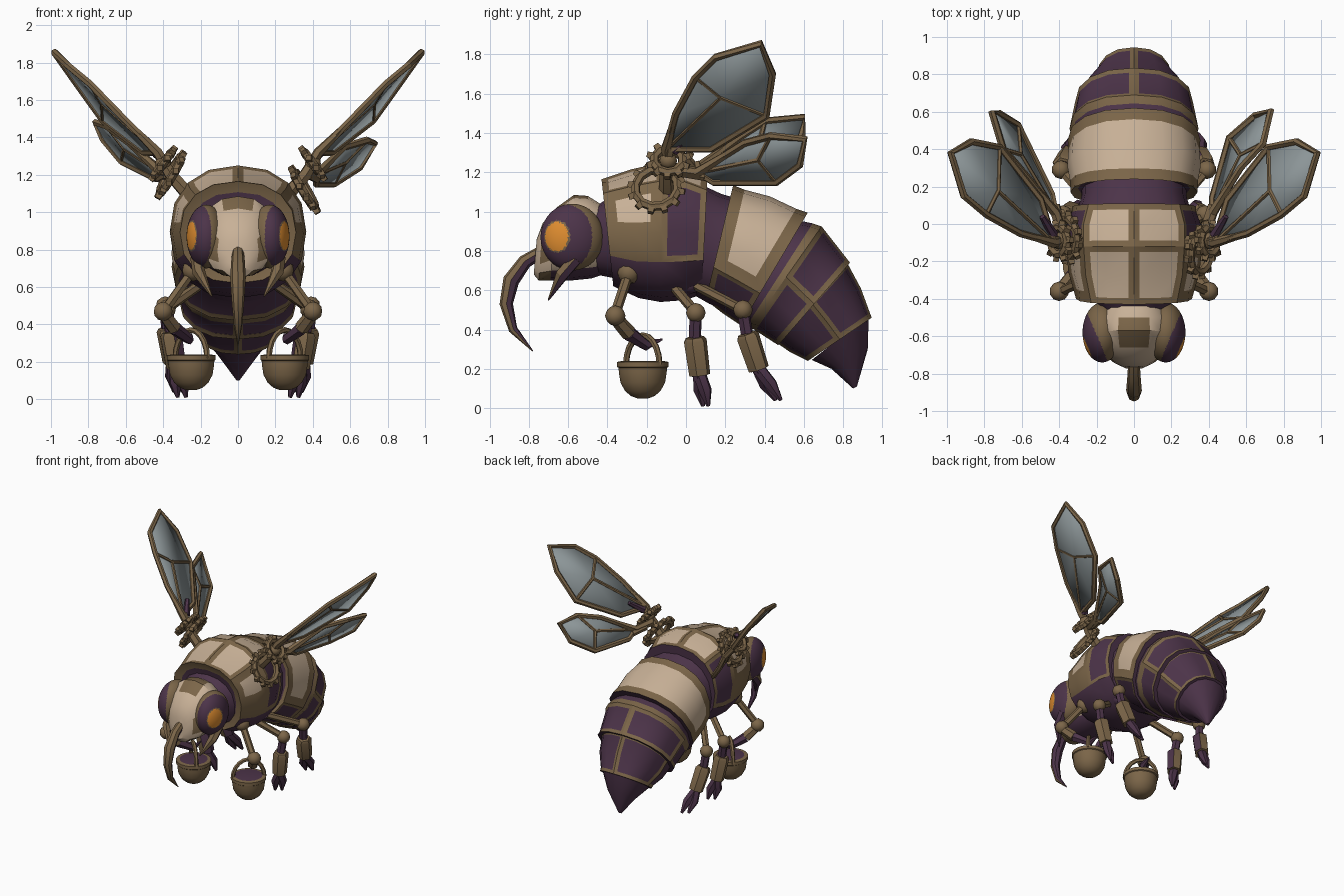
import bpy, bmesh, math
from mathutils import Vector

cube = bpy.data.objects.get("Cube")
if cube:
    bpy.data.objects.remove(cube, do_unlink=True)

# Materials
COLOURS = {"cream_plate": (.58, .44, .31), "bronze_trim": (.2, .132, .066),
           "purple_hide": (.073, .034, .067), "wing_glass": (.26, .3, .31),
           "amber_iris": (.75, .27, .03)}
MATS = []
for mat_name, rgb in COLOURS.items():
    m = bpy.data.materials.new(mat_name)
    m.use_nodes = True
    m.diffuse_color = (*rgb, 1)
    m.node_tree.nodes["Principled BSDF"].inputs["Base Color"].default_value = (*rgb, 1)
    MATS.append(m)
CREAM, BRONZE, PURPLE, GLASS, AMBER = range(5)
N = 16
parts = []


def finish(bm, name):
    mesh = bpy.data.meshes.new(name)
    bm.to_mesh(mesh)
    bm.free()
    for m in MATS:
        mesh.materials.append(m)
    ob = bpy.data.objects.new(name, mesh)
    bpy.context.collection.objects.link(ob)
    parts.append(ob)
    return ob


def loft(name, rings, rule, panels=(), front_cap=None):
    """Skin over rings of (top yz, bottom yz, half width); panels get a trim border."""
    bm = bmesh.new()
    loops = []
    for top, bottom, width in rings:
        t, b = Vector((0, *top)), Vector((0, *bottom))
        mid, half = (t + b) / 2, (t - b) / 2
        loop = []
        for j in range(N):
            c, s = math.cos(math.tau * j / N), math.sin(math.tau * j / N)
            c, s = [math.copysign(abs(v) ** .88, v) for v in (c, s)]
            loop.append(bm.verts.new(mid + half * c + Vector((width * s, 0, 0))))
        loops.append(loop)
    grid = {}
    for i in range(len(loops) - 1):
        for j in range(N):
            k = (j + 1) % N
            f = bm.faces.new((loops[i][j], loops[i][k], loops[i + 1][k], loops[i + 1][j]))
            f.material_index = rule(i, min(j, N - 1 - j))
            grid[i, j] = f
    caps = [bm.faces.new(loops[0]), bm.faces.new(loops[-1])]
    caps[0].material_index = rule(0, 0)
    caps[1].material_index = rule(len(loops) - 2, 0)
    bmesh.ops.recalc_face_normals(bm, faces=bm.faces[:])
    for rows, cols, mat, border in panels:
        faces = [grid[i, j % N] for i in rows for j in cols]
        for f in faces:
            f.material_index = mat
        edge = bmesh.ops.inset_region(bm, faces=faces, thickness=border, depth=-.008,
                                      use_even_offset=True)
        for f in edge["faces"]:
            f.material_index = BRONZE
    if front_cap:
        edge = bmesh.ops.inset_region(bm, faces=[caps[0]], thickness=front_cap, depth=-.02)
        for f in edge["faces"]:
            f.material_index = BRONZE
    return finish(bm, name)


def both(cols):
    """A column group and its mirror image, as two panels."""
    return [list(cols), [-1 - j for j in cols]]


def tube(bm, pts, radii, mat=BRONZE, sides=6, end_mat=None):
    pts = [Vector(p) for p in pts]
    if not isinstance(radii, (list, tuple)):
        radii = [radii] * len(pts)
    u, prev = None, None
    made = []
    for i, p in enumerate(pts):
        t = (pts[min(i + 1, len(pts) - 1)] - pts[max(i - 1, 0)]).normalized()
        u = t.orthogonal() if u is None else u - t * u.dot(t)
        u.normalize()
        v = t.cross(u)
        ring = [bm.verts.new(p + (u * math.cos(a) + v * math.sin(a)) * radii[i])
                for a in (math.tau * k / sides for k in range(sides))]
        if prev:
            for k in range(sides):
                q = (k + 1) % sides
                made.append(bm.faces.new((prev[k], prev[q], ring[q], ring[k])))
        else:
            made.append(bm.faces.new(ring[::-1]))
        prev = ring
    made.append(bm.faces.new(prev))
    for f in made:
        f.material_index = mat
        f.normal_update()
    if end_mat is not None:
        made[-1].material_index = end_mat
    return made


def ball(bm, at, r, mat=BRONZE):
    out = bmesh.ops.create_icosphere(bm, subdivisions=2, radius=r)
    bmesh.ops.translate(bm, verts=out["verts"], vec=at)
    for f in {f for v in out["verts"] for f in v.link_faces}:
        f.material_index = mat


def front_trim(faces):
    for f in faces:
        if f.normal.y < -.1 or f.normal.z > .6:
            f.material_index = BRONZE


# Thorax with plated back
loft("thorax", [((-.43, 1.165), (-.37, .62), .31), ((-.28, 1.215), (-.24, .56), .35),
                ((-.12, 1.25), (-.13, .54), .365), ((0, 1.24), (0, .55), .365),
                ((.11, 1.19), (.08, .58), .33)],
     lambda i, j: BRONZE if j == 4 and i < 2 else PURPLE,
     [(rows, c, CREAM, .032) for rows in ((0, 1), (2, 3)) for c in both((0, 1))]
     + [((0, 1), c, CREAM, .058) for c in both((2, 3))]
     + [((2, 3), c, PURPLE, .03) for c in both((2, 3, 4))], .06)
loft("neck", [((-.5, 1.0), (-.46, .68), .16), ((-.38, 1.08), (-.36, .66), .24)],
     lambda i, j: PURPLE)
loft("waist", [((.05, 1.15), (.05, .57), .31), ((.18, 1.09), (.12, .53), .28),
               ((.32, 1.05), (.2, .5), .28)], lambda i, j: PURPLE)

# Abdomen segments
loft("abdomen_front", [((.24, 1.135), (.1, .55), .34), ((.43, 1.085), (.19, .48), .365),
                       ((.62, .995), (.28, .42), .355)], lambda i, j: PURPLE,
     [((0, 1), range(-5, 5), CREAM, .062)]
     + [((0, 1), c, PURPLE, .028) for c in both((5, 6, 7))], .04)
loft("abdomen_middle", [((.55, .96), (.26, .45), .31), ((.645, .94), (.31, .42), .335),
                        ((.69, .925), (.33, .41), .345), ((.835, .74), (.47, .32), .315)],
     lambda i, j: BRONZE if i == 1 else PURPLE,
     [((2,), c, PURPLE, .028) for g in (range(4), range(4, 8)) for c in both(g)])
loft("abdomen_rear", [((.82, .74), (.45, .34), .29), ((.89, .61), (.53, .285), .265),
                      ((.945, .46), (.62, .24), .2)], lambda i, j: PURPLE,
     [((0, 1), c, PURPLE, .024) for g in (range(4), range(4, 8)) for c in both(g)])
loft("abdomen_tip", [((.93, .47), (.64, .245), .18), ((.925, .3), (.74, .2), .11),
                     ((.87, .11), (.85, .1), .01)], lambda i, j: PURPLE)


# Head
def head_rule(i, j):
    if j > 5 and i < 4:
        return PURPLE if i < 3 else BRONZE
    if (j == 0 and i in (1, 2)) or (j in (3, 4) and i < 4):
        return BRONZE
    return CREAM


loft("head", [((-.42, 1.03), (-.42, .68), .15), ((-.5, 1.08), (-.48, .66), .19),
              ((-.57, 1.085), (-.58, .65), .2), ((-.66, 1.02), (-.69, .65), .18),
              ((-.73, .94), (-.75, .65), .11), ((-.76, .86), (-.775, .68), .05)], head_rule)

bm = bmesh.new()
front_trim(tube(bm, [(0, -.73, .8), (0, -.82, .745), (0, -.89, .65), (0, -.915, .53),
                     (0, -.88, .4), (0, -.78, .29)],
                [.03, .036, .042, .034, .023, .003], PURPLE, 8))
finish(bm, "proboscis")

# Wing outlines, from the root around the leading edge
FORE = [(.43, -.1, 1.32), (.61, -.05, 1.5), (.79, .05, 1.685), (.91, .15, 1.785),
        (.98, .38, 1.855), (.87, .44, 1.7), (.72, .41, 1.49), (.5, .13, 1.32)]
HIND_LEFT = [(.42, .06, 1.2), (.57, .3, 1.35), (.69, .43, 1.385), (.73, .605, 1.37),
             (.65, .58, 1.24), (.51, .46, 1.15), (.42, .14, 1.15)]
HIND_RIGHT = [(.42, .06, 1.22), (.58, .26, 1.37), (.7, .4, 1.46), (.76, .6, 1.48),
              (.72, .59, 1.39), (.62, .53, 1.27), (.44, .16, 1.18)]


def wing(name, outline, s):
    pts = [Vector((s * x, y, z)) for x, y, z in outline]
    hub = sum(pts, Vector()) / len(pts)
    bm = bmesh.new()
    verts, centre = [bm.verts.new(p) for p in pts], bm.verts.new(hub)
    for i, v in enumerate(verts):
        bm.faces.new((v, verts[(i + 1) % len(verts)], centre)).material_index = GLASS
    bmesh.ops.recalc_face_normals(bm, faces=bm.faces[:])
    finish(bm, name + "_membrane").modifiers.new("Thickness", "SOLIDIFY").thickness = .006
    bm = bmesh.new()
    tube(bm, pts + pts[:1], .02)
    for i in (0, 2, len(pts) - 2):
        tube(bm, [hub, pts[i]], .013)
    tube(bm, [(s * .37, -.08, 1.22), pts[0], pts[1]], [.03, .028, .014])
    finish(bm, name + "_frame")


def gear(name, centre, axis, radius, teeth):
    c, a = Vector(centre), Vector(axis).normalized()
    u = a.orthogonal().normalized()
    v = a.cross(u)
    spoke = [u * math.cos(math.tau * k / teeth) + v * math.sin(math.tau * k / teeth)
             for k in range(teeth)]
    bm = bmesh.new()
    tube(bm, [c + d * radius for d in spoke + spoke[:1]], .024)
    for d in spoke:
        tube(bm, [c + d * radius, c + d * (radius + .038)], [.026, .02], BRONZE, 4)
    finish(bm, name)


for s, side in ((1, "left"), (-1, "right")):
    def P(x, y, z):
        return Vector((s * x, y, z))

    # Eye with trim around the socket and iris
    bm = bmesh.new()
    bmesh.ops.create_icosphere(bm, subdivisions=5, radius=1)
    gaze = Vector((s * .84, -.54, .02)).normalized()
    for f in bm.faces:
        d = f.calc_center_median().normalized()
        f.material_index = PURPLE
        if d.dot(gaze) > .9:
            f.material_index = AMBER
        elif d.dot(gaze) < .3 or d.dot(gaze) > .875:
            f.material_index = BRONZE
    for v in bm.verts:
        v.co = P(.17, -.58, .87) + Vector((v.co.x * .105, v.co.y * .16, v.co.z * .17))
    finish(bm, side + "_eye")

    # Mandible
    bm = bmesh.new()
    front_trim(tube(bm, [P(.22, -.56, .76), P(.21, -.63, .68), P(.14, -.7, .55)],
                    [.035, .035, .004], PURPLE))
    finish(bm, side + "_mandible")

    # Wings and their drive gears
    wing(side + "_fore_wing", FORE, s)
    wing(side + "_hind_wing", HIND_LEFT if s > 0 else HIND_RIGHT, s)
    gear(side + "_large_gear", (.355, -.15, 1.12) if s > 0 else (-.36, -.07, 1.2),
         (s * .85, -.1, .5), .11, 12)
    gear(side + "_small_gear", P(.4, -.09, 1.26), (s * .8, 0, .6), .075, 10)
    bm = bmesh.new()
    tube(bm, [P(.27, -.1, 1.1), P(.36, -.1, 1.2), P(.44, -.08, 1.33)], [.04, .035, .025])
    ball(bm, P(.4, -.09, 1.26), .045)
    tube(bm, [P(.38, -.02, 1.2), P(.42, .1, 1.18)], .025)
    tube(bm, [P(.43, -.06, 1.31), P(.49, .04, 1.39)], [.028, .016], PURPLE)
    finish(bm, side + "_wing_joint")

    # Front leg ending in a hook
    bm = bmesh.new()
    ball(bm, P(.24, -.29, .69), .06)
    tube(bm, [P(.24, -.29, .69), P(.39, -.36, .48)], .026)
    ball(bm, P(.4, -.36, .47), .052)
    tube(bm, [P(.4, -.36, .46), P(.34, -.29, .38)], [.035, .04])
    tube(bm, [P(.34, -.29, .38), P(.26, -.2, .32), P(.25, -.12, .35)],
         [.038, .028, .004], PURPLE)
    finish(bm, side + "_front_leg")

    # Middle and hind legs with armoured shins and two toes
    for name, hip, knee, shin, ankle, toe in (
            ("middle", (.16, -.08, .64), (.38, .05, .485), (.36, .045, .36),
             (.33, .07, .17), (.3, .1, .01)),
            ("hind", (.16, .02, .64), (.39, .29, .5), (.38, .31, .38),
             (.35, .37, .2), (.32, .47, .04))):
        hip, knee, shin, ankle, toe = [P(*q) for q in (hip, knee, shin, ankle, toe)]
        bm = bmesh.new()
        ball(bm, hip, .06, PURPLE)
        tube(bm, [hip, knee], .026)
        ball(bm, knee, .05)
        tube(bm, [knee, shin], .032, PURPLE)
        for f in tube(bm, [shin, shin.lerp(ankle, .1), ankle], [.048, .06, .055]):
            if f.normal.x * s < -.6:
                f.material_index = PURPLE
        for k in (-.022, .022):
            off = Vector((k, k * .6, 0))
            tube(bm, [ankle, ankle.lerp(toe, .5) + off, toe + off], [.035, .034, .01], PURPLE)
        finish(bm, f"{side}_{name}_leg")

    # Bucket with rim, contents and handle
    c = P(.25, -.22, 0)
    bm = bmesh.new()
    profile = [(.05, .03), (.062, .062), (.088, .092), (.13, .115), (.18, .123),
               (.205, .125), (.21, .132), (.235, .132), (.24, .105)]
    tube(bm, [c + Vector((0, 0, z)) for z, r in profile], [r for z, r in profile],
         BRONZE, 20, PURPLE)
    arc = [math.pi * k / 10 for k in range(11)]
    tube(bm, [c + Vector((.085 * math.cos(a) * s, .085 * math.cos(a), .22 + .15 * math.sin(a)))
              for a in arc], .016)
    finish(bm, side + "_bucket")

# Shading
bpy.ops.object.select_all(action="DESELECT")
for ob in parts:
    ob.select_set(True)
bpy.context.view_layer.objects.active = parts[0]
bpy.ops.object.shade_smooth_by_angle(angle=math.radians(30))
